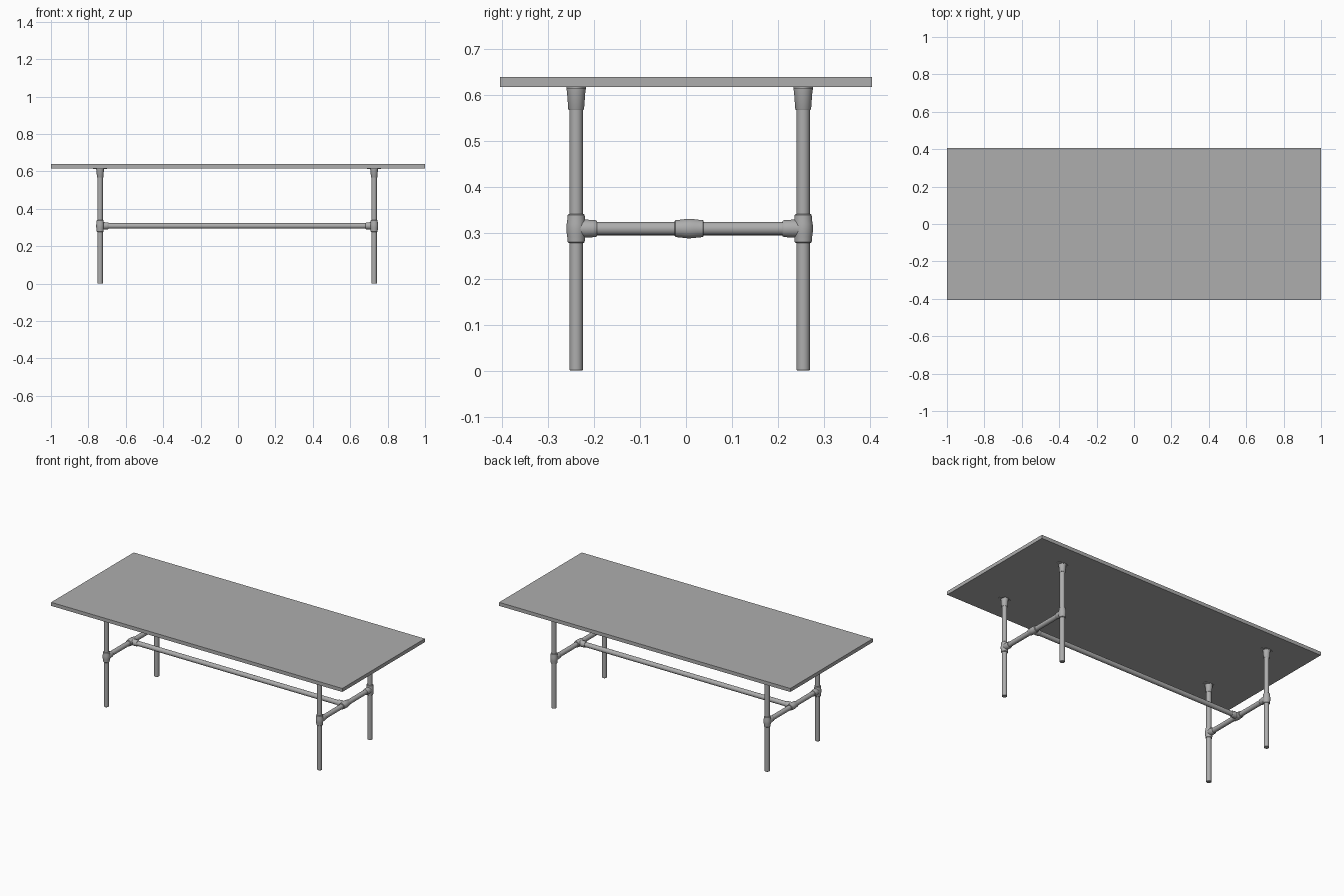
import bpy, bmesh, math
from mathutils import Vector

if "Cube" in bpy.data.objects:
    bpy.data.objects.remove(bpy.data.objects["Cube"])

grey = bpy.data.materials.new("plain_grey")
grey.diffuse_color = (0.42, 0.42, 0.42, 1)
grey.use_nodes = True
grey.node_tree.nodes["Principled BSDF"].inputs["Base Color"].default_value = grey.diffuse_color

R = 0.0145                     # pipe radius
X = (-0.737, 0.728)            # leg columns
Y = (-0.239, 0.255)
YC = 0.007                     # long stretcher line
ZB = 0.309                     # height of the braces
ZT = 0.617                     # underside of the top


def finish(bm, name, smooth=True):
    bmesh.ops.recalc_face_normals(bm, faces=bm.faces)
    me = bpy.data.meshes.new(name)
    bm.to_mesh(me)
    bm.free()
    ob = bpy.data.objects.new(name, me)
    bpy.context.collection.objects.link(ob)
    me.materials.append(grey)
    if smooth:
        for o in bpy.context.selected_objects:
            o.select_set(False)
        ob.select_set(True)
        bpy.context.view_layer.objects.active = ob
        bpy.ops.object.shade_smooth_by_angle(angle=math.radians(35))
    return ob


def lathe(bm, origin, axis, profile, sides=32):
    """Revolve (distance, radius) pairs about an axis, closed at both ends."""
    q = Vector((0, 0, 1)).rotation_difference(Vector(axis))
    rings = []
    for d, r in profile:
        rings.append([bm.verts.new(Vector(origin) + q @ Vector((
            r * math.cos(math.tau * i / sides), r * math.sin(math.tau * i / sides), d)))
            for i in range(sides)])
    for a, b in zip(rings, rings[1:]):
        for i in range(sides):
            j = (i + 1) % sides
            bm.faces.new((a[i], a[j], b[j], b[i]))
    bm.faces.new(rings[0])
    bm.faces.new(rings[-1])


def pipe(name, start, axis, length):
    bm = bmesh.new()
    c = 0.0015
    lathe(bm, start, axis, [(0, R - c), (c, R), (length - c, R), (length, R - c)])
    finish(bm, name)


def tee(name, centre, run, branch):
    """Barrel fitting along the run with one socket along the branch."""
    bm = bmesh.new()
    half = [(0.0315, 0.0165), (0.0295, 0.0185), (0.017, 0.0195), (0.009, 0.0208)]
    prof = [(-d, r) for d, r in half] + [(0, 0.0212)] + [(d, r) for d, r in half[::-1]]
    lathe(bm, centre, run, prof)
    lathe(bm, centre, branch, [(0, 0.018), (0.022, 0.0195), (0.036, 0.0188),
                               (0.043, 0.018), (0.045, 0.0165)])
    finish(bm, name)


# Table top
bm = bmesh.new()
bmesh.ops.create_cube(bm, size=1)
for v in bm.verts:
    v.co = (v.co.x * 2, v.co.y * 0.81, 0.628 + v.co.z * 0.022)
finish(bm, "table_top", False)

for sx, x in zip(("left", "right"), X):
    inward = (1, 0, 0) if x < 0 else (-1, 0, 0)
    for sy, y in zip(("front", "back"), Y):
        tag = sx + "_" + sy
        # Leg and its brace fitting
        pipe(tag + "_leg", (x, y, 0), (0, 0, 1), 0.612)
        tee(tag + "_leg_tee", (x, y, ZB), (0, 0, 1), (0, 1 if y < 0 else -1, 0))
        # Socket under the top
        bm = bmesh.new()
        lathe(bm, (x, y, 0.567), (0, 0, 1), [(0, 0.016), (0.002, 0.0172),
              (0.040, 0.0200), (0.046, 0.0212), (0.0505, 0.0212)])
        finish(bm, tag + "_socket")
        # Thin oval mounting plate
        bm = bmesh.new()
        lathe(bm, (x, y, ZT - 0.003), (0, 0, 1), [(0, 0.0215), (0.004, 0.0215)])
        for v in bm.verts:
            v.co.x = x + (v.co.x - x) * 1.75
        finish(bm, tag + "_mounting_plate")
    # Cross brace between the two legs, with its middle fitting
    pipe(sx + "_cross_brace", (x, Y[0], ZB), (0, 1, 0), Y[1] - Y[0])
    tee(sx + "_brace_tee", (x, YC, ZB), (0, 1, 0), inward)

# Long stretcher
pipe("long_stretcher", (X[0], YC, ZB), (1, 0, 0), X[1] - X[0])
